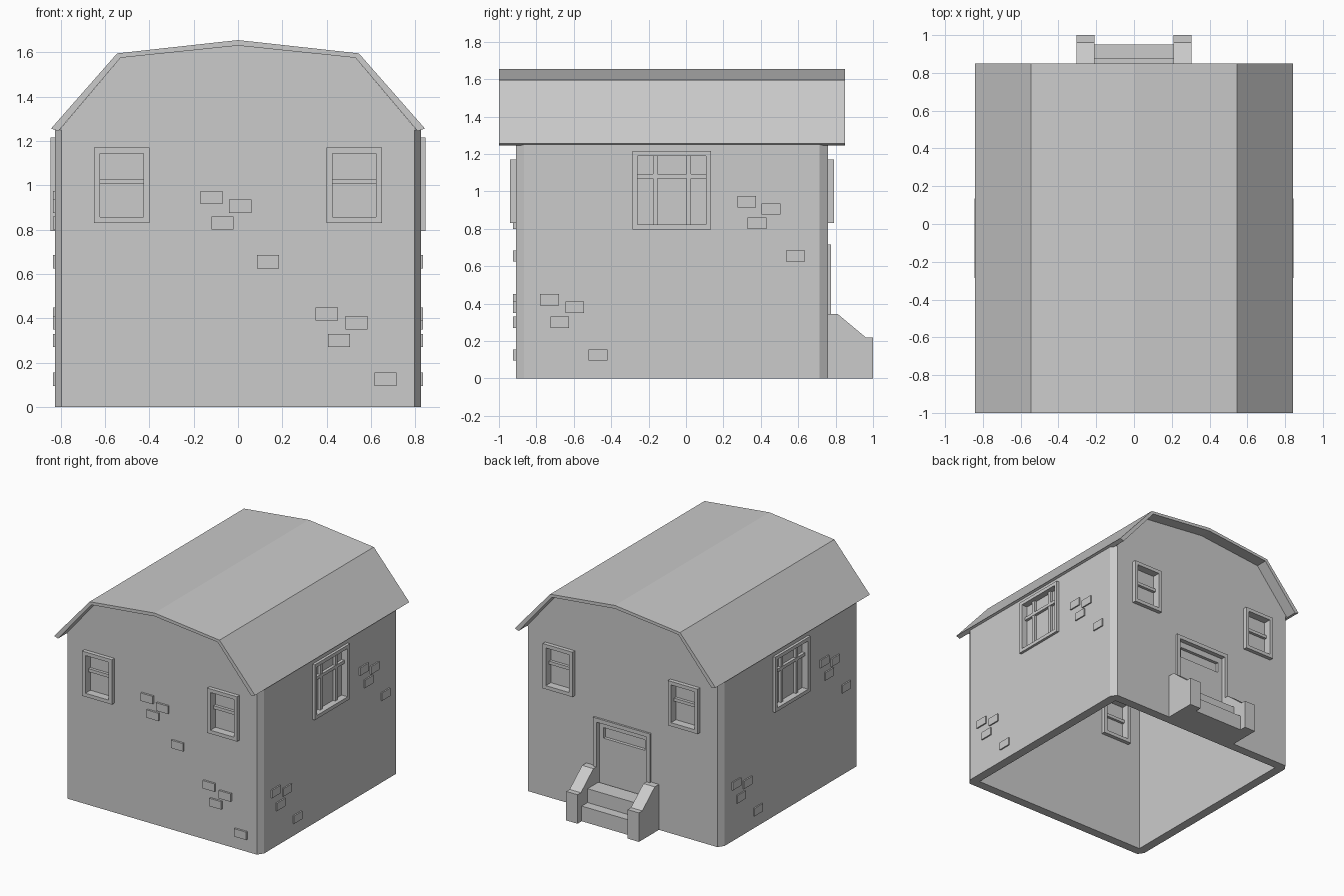
import bpy, bmesh
from math import pi
from mathutils import Matrix, Vector

default = bpy.data.objects.get("Cube")
if default:
    bpy.data.objects.remove(default)

MID_Y, HALF_X, HALF_Y = -0.075, 0.825, 0.835
WALL_H, THICK = 1.25, 0.07


def finish(name, bm, matrix=Matrix()):
    bmesh.ops.transform(bm, matrix=matrix, verts=bm.verts)
    bmesh.ops.recalc_face_normals(bm, faces=bm.faces)
    mesh = bpy.data.meshes.new(name)
    bm.to_mesh(mesh)
    bm.free()
    obj = bpy.data.objects.new(name, mesh)
    bpy.context.collection.objects.link(obj)
    return obj


def box(bm, lo, hi):
    lo, hi = Vector(lo), Vector(hi)
    size = Matrix.Diagonal((*(hi - lo), 1))
    bmesh.ops.create_cube(bm, size=1, matrix=Matrix.Translation((lo + hi) / 2) @ size)


def extrude(bm, faces, offset):
    geom = bmesh.ops.extrude_face_region(bm, geom=faces)["geom"]
    moved = [g for g in geom if isinstance(g, bmesh.types.BMVert)]
    bmesh.ops.translate(bm, vec=offset, verts=moved)


def prism(bm, points, offset):
    extrude(bm, [bm.faces.new([bm.verts.new(p) for p in points])], offset)


def ring(bm, lo, hi, border, back, front):
    """Rectangular frame in the local wall plane."""
    def loop(b):
        x0, y0, x1, y1 = lo[0] + b, lo[1] + b, hi[0] - b, hi[1] - b
        return [bm.verts.new((x, y, back)) for x, y in ((x0, y0), (x1, y0), (x1, y1), (x0, y1))]
    out, inn = loop(0), loop(border)
    faces = [bm.faces.new((out[i], out[(i + 1) % 4], inn[(i + 1) % 4], inn[i])) for i in range(4)]
    extrude(bm, faces, (0, 0, front - back))


def wall_matrix(turn, distance):
    """Local axes: across the wall, up, and outward."""
    return (Matrix.Translation((0, MID_Y, 0)) @ Matrix.Rotation(turn * pi / 2, 4, "Z")
            @ Matrix.Translation((0, -distance, 0)) @ Matrix.Rotation(pi / 2, 4, "X"))


FRONT, BACK = wall_matrix(0, HALF_Y), wall_matrix(2, HALF_Y)
LEFT, RIGHT = wall_matrix(1, HALF_X), wall_matrix(3, HALF_X)
openings = []


def opening(matrix, lo, hi):
    bm = bmesh.new()
    box(bm, (lo[0] + .012, lo[1] + .012, -.2), (hi[0] - .012, hi[1] - .012, .2))
    openings.append(finish("opening_cutter", bm, matrix))


def window(name, matrix, lo, hi, out, rail, mullions=()):
    bm = bmesh.new()
    ring(bm, lo, hi, .027, -THICK - out, out)
    box(bm, (lo[0] + .02, lo[1] + .02, -.04), (hi[0] - .02, hi[1] - .02, -.03))
    box(bm, (lo[0] + .02, rail - .012, -.06), (hi[0] - .02, rail + .012, -.008))
    for u in mullions:
        box(bm, (u - .012, lo[1] + .02, -.058), (u + .012, hi[1] - .02, -.01))
    finish(name, bm, matrix)
    opening(matrix, lo, hi)


def bricks(name, matrix, centres, out):
    bm = bmesh.new()
    for u, v in centres:
        box(bm, (u - .05, v - .03, -.02), (u + .05, v + .03, out))
    finish(name, bm, matrix)


# Windows on all four walls
for side, matrix in (("front", FRONT), ("back", BACK)):
    for tag, u in (("a", -.525), ("b", .525)):
        window(f"{side}_window_{tag}", matrix, (u - .125, .83), (u + .125, 1.17), .03, 1.017)
for side, matrix in (("left", LEFT), ("right", RIGHT)):
    window(f"{side}_window", matrix, (-.21, .795), (.21, 1.215), .02, 1.08, (-.09, .09))

# Raised bricks
heights = (.945, .905, .83, .655, .42, .38, .30, .125)
front_across = (-.12, .01, -.07, .135, .40, .535, .455, .665)
side_across = (.40, .53, .455, .66, -.655, -.52, -.60, -.395)
bricks("front_bricks", FRONT, zip(front_across, heights), .015)
bricks("left_bricks", LEFT, zip(side_across, heights), .01)
bricks("right_bricks", RIGHT, zip(side_across, heights), .01)

# Back door with a narrow glazed slot
bm = bmesh.new()
ring(bm, (-.24, .17), (.24, .715), .03, -THICK - .015, .015)
box(bm, (-.22, .19, -.05), (.22, .56, -.02))
box(bm, (-.22, .64, -.05), (.22, .70, -.02))
for s in (-1, 1):
    box(bm, (min(s * .175, s * .22), .56, -.05), (max(s * .175, s * .22), .64, -.02))
box(bm, (-.18, .55, -.049), (.18, .65, -.044))
finish("back_door", bm, BACK)
opening(BACK, (-.24, .17), (.24, .715))

# Steps and their sloping side walls
bm = bmesh.new()
prism(bm, [(-.215, y, z) for y, z in
           ((.75, 0), (.95, 0), (.95, .115), (.88, .115), (.88, .22), (.75, .22))], (.43, 0, 0))
finish("steps", bm)
for name, x in (("left_step_wall", .21), ("right_step_wall", -.305)):
    bm = bmesh.new()
    prism(bm, [(x, y, z) for y, z in
               ((.75, 0), (1, 0), (1, .22), (.96, .22), (.81, .345), (.75, .345))], (.095, 0, 0))
    finish(name, bm)

# Hollow walls with chamfered corners
bm = bmesh.new()
cx, cy = HALF_X - .03, HALF_Y - .045
quarter = [(HALF_X, cy), (cx, HALF_Y)]
outline = quarter + [(-x, y) for x, y in reversed(quarter)]
outline += [(-x, -y) for x, y in outline]
prism(bm, [(x, y + MID_Y, 0) for x, y in outline], (0, 0, WALL_H))
walls = finish("walls", bm)
bm = bmesh.new()
rx, ry = HALF_X - THICK, HALF_Y - THICK
box(bm, (-rx, MID_Y - ry, -.1), (rx, MID_Y + ry, WALL_H + .1))
cutters = [finish("room_cutter", bm)] + openings
for cutter in cutters:
    mod = walls.modifiers.new("cut", "BOOLEAN")
    mod.operation, mod.solver, mod.object = "DIFFERENCE", "EXACT", cutter
    cutter.hide_render = True
bpy.context.view_layer.update()
evaluated = walls.evaluated_get(bpy.context.evaluated_depsgraph_get())
cut_mesh = bpy.data.meshes.new_from_object(evaluated)
walls.modifiers.clear()
walls.data = cut_mesh
for cutter in cutters:
    bpy.data.objects.remove(cutter)


def arch(half):
    return half + [(-x, z) for x, z in reversed(half) if x > 0]


# Gable block and folded roof
outer = arch([(.843, 1.256), (.545, 1.595), (0, 1.655)])
inner = arch([(.81, 1.245), (.53, 1.575), (0, 1.63)])
bm = bmesh.new()
gable = arch([(.805, WALL_H), (.53, 1.575), (0, 1.63)])
prism(bm, [(x, MID_Y - HALF_Y, z) for x, z in gable], (0, 2 * HALF_Y, 0))
finish("gables", bm)
bm = bmesh.new()
prism(bm, [(x, -1, z) for x, z in outer + inner[::-1]], (0, 1.85, 0))
finish("roof", bm)
